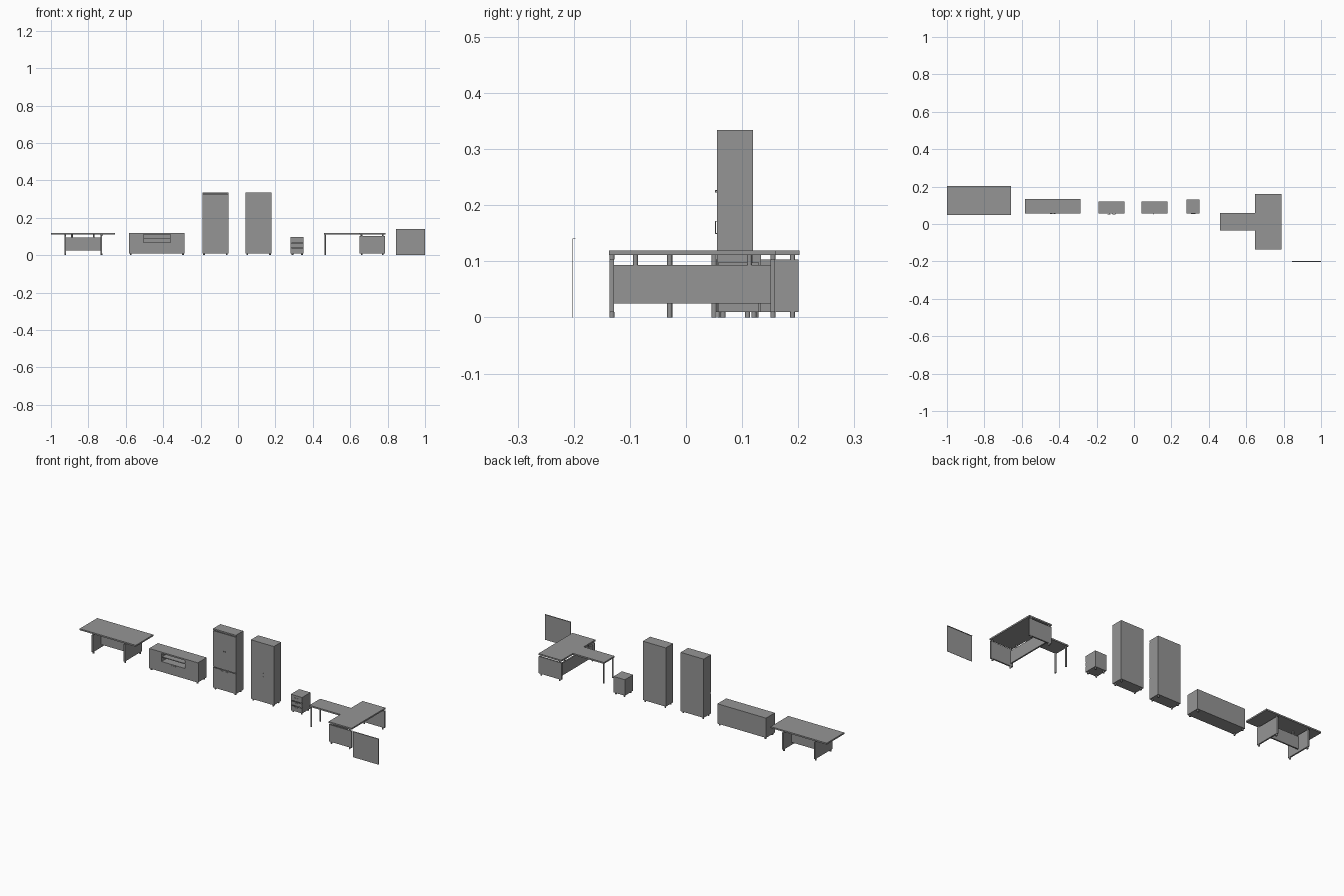
import bpy, bmesh
from mathutils import Vector

if "Cube" in bpy.data.objects:
    bpy.data.objects.remove(bpy.data.objects["Cube"])

grey = bpy.data.materials.new("dark_grey")
grey.diffuse_color = (0.3, 0.3, 0.3, 1)
grey.use_nodes = True
grey.node_tree.nodes["Principled BSDF"].inputs["Base Color"].default_value = grey.diffuse_color


def box(name, x0, x1, y0, y1, z0, z1):
    bm = bmesh.new()
    bmesh.ops.create_cube(bm, size=1)
    for v in bm.verts:
        v.co = Vector(((x0 + x1) / 2 + v.co.x * (x1 - x0),
                       (y0 + y1) / 2 + v.co.y * (y1 - y0),
                       (z0 + z1) / 2 + v.co.z * (z1 - z0)))
    me = bpy.data.meshes.new(name)
    bm.to_mesh(me)
    bm.free()
    me.materials.append(grey)
    ob = bpy.data.objects.new(name, me)
    bpy.context.collection.objects.link(ob)
    return ob


def post(name, x, y, z0, z1, r=0.0045):
    bpy.ops.mesh.primitive_cylinder_add(vertices=16, radius=r, depth=z1 - z0,
                                        location=(x, y, (z0 + z1) / 2))
    ob = bpy.context.object
    ob.name = name
    ob.data.materials.append(grey)
    bpy.ops.object.shade_smooth_by_angle()
    return ob


T = 0.004      # board thickness
FOOT = 0.01    # foot height
SLAB = 0.008   # worktop thickness
TOP = 0.119    # worktop height


def feet(name, x0, x1, y0, y1):
    for x in (x0 + 0.009, x1 - 0.009):
        for y in (y0 + 0.009, y1 - 0.009):
            post(name + "_foot", x, y, 0, FOOT)


def carcass(name, x0, x1, y0, y1, top):
    """Hollow cabinet on feet, open at the front for doors."""
    feet(name, x0, x1, y0, y1)
    box(name + "_top", x0, x1, y0, y1, top - SLAB, top)
    box(name + "_bottom", x0 + T, x1 - T, y0 + T, y1, FOOT, FOOT + T)
    box(name + "_back", x0 + T, x1 - T, y1 - T, y1, FOOT + T, top - SLAB)
    for x in (x0, x1 - T):
        box(name + "_side", x, x + T, y0 + T, y1, FOOT, top - SLAB)


def front(name, x0, x1, y, z0, z1):
    g = 0.0002
    box(name, x0 + g, x1 - g, y, y + T, z0, z1)


def handle(name, x, y, z, w, h):
    box(name, x - w / 2, x + w / 2, y - 0.003, y - 0.0015, z - h / 2, z + h / 2)
    for s in (-1, 1):
        dx, dz = (s * (w / 2 - 0.001), 0) if w > h else (0, s * (h / 2 - 0.001))
        box(name + "_mount", x + dx - 0.0008, x + dx + 0.0008, y - 0.0015, y,
            z + dz - 0.0008, z + dz + 0.0008)


# Meeting table
box("meeting_table_top", -1.0, -0.658, 0.049, 0.2025, TOP - SLAB, TOP)
for x in (-0.928, -0.734):
    box("meeting_table_end_panel", x, x + SLAB, 0.051, 0.2005, FOOT, 0.103)
    for y in (0.061, 0.19):
        post("meeting_table_foot", x + T, y, 0, FOOT)
        post("meeting_table_standoff", x + T, y, 0.103, TOP - SLAB)
box("meeting_table_modesty_panel", -0.92, -0.734, 0.122, 0.13, 0.025, 0.093)
for x in (-0.888, -0.772):
    post("meeting_table_standoff", x, 0.126, 0.093, TOP - SLAB)

# Low credenza with an open niche and shelf
cx0, cx1, cy0, cy1 = -0.582, -0.285, 0.057, 0.134
nx0, nx1, nz = -0.506, -0.362, 0.067
carcass("credenza", cx0, cx1, cy0, cy1, TOP)
for x in (nx0 - T, nx1):
    box("credenza_divider", x, x + T, cy0 + T, cy1 - T, FOOT + T, TOP - SLAB)
box("credenza_niche_floor", nx0, nx1, cy0 + T, cy1 - T, nz - T, nz)
box("credenza_shelf", nx0, nx1, cy0 + T, cy1 - T, 0.088, 0.092)
front("credenza_door", cx0, nx0, cy0, FOOT, TOP - SLAB)
front("credenza_door", nx1, cx1, cy0, FOOT, TOP - SLAB)
mid = (nx0 + nx1) / 2
front("credenza_lower_door", nx0, mid, cy0, FOOT, nz)
front("credenza_lower_door", mid, nx1, cy0, FOOT, nz)
for s in (-1, 1):
    handle("credenza_handle", mid + s * 0.009, cy0, 0.061, 0.012, 0.002)

# Two tall cabinets
ty0, ty1, tz = 0.055, 0.119, 0.334
for name, x0, x1 in (("split_cabinet", -0.191, -0.051), ("tall_cabinet", 0.04, 0.18)):
    split = name == "split_cabinet"
    carcass(name, x0, x1, ty0, ty1, tz)
    m = (x0 + x1) / 2
    if split:
        box("split_cabinet_divider", x0 + T, x1 - T, ty0 + T, ty1 - T, 0.122, 0.126)
    for z0, z1 in (((FOOT, 0.121), (0.126, 0.323)) if split else ((FOOT, tz - SLAB),)):
        front(name + "_door", x0, m, ty0, z0, z1)
        front(name + "_door", m, x1, ty0, z0, z1)
    for s in (-1, 1):
        if split:
            handle(name + "_lower_handle", m + s * 0.015, ty0, 0.115, 0.014, 0.002)
            handle(name + "_upper_handle", m + s * 0.005, ty0, 0.225, 0.002, 0.005)
        else:
            handle(name + "_handle", m + s * 0.005, ty0, 0.16, 0.002, 0.023)

# Three-drawer pedestal
px0, px1, py0, py1 = 0.282, 0.351, 0.057, 0.13
carcass("pedestal", px0, px1, py0, py1, 0.098)
for z0, z1 in ((FOOT, 0.037), (0.041, 0.062), (0.066, 0.09)):
    front("pedestal_drawer", px0, px1, py0, z0, z1)
    handle("pedestal_handle", (px0 + px1) / 2, py0, z1 - 0.006, 0.022, 0.002)

# L-shaped desk: main top with end panels
box("desk_top", 0.648, 0.788, -0.137, 0.16, TOP - SLAB, TOP)
for y in (-0.136, 0.151):
    box("desk_end_panel", 0.649, 0.787, y, y + SLAB, FOOT, 0.103)
    for x in (0.662, 0.774):
        post("desk_foot", x, y + T, 0, FOOT)
        post("desk_standoff", x, y + T, 0.103, TOP - SLAB)
box("desk_modesty_panel", 0.656, 0.664, -0.128, 0.151, 0.025, 0.093)
for y in (-0.09, 0.113):
    post("desk_standoff", 0.66, y, 0.093, TOP - SLAB)

# Desk return on two legs
box("desk_return_top", 0.459, 0.648, -0.034, 0.06, TOP - SLAB, TOP)
for y in (-0.029, 0.05):
    post("desk_return_leg", 0.467, y, 0, TOP - SLAB)

# Thin free-standing screen with a top ledge
box("screen_panel", 0.844, 1.0, -0.2025, -0.2012, 0, 0.141)
box("screen_ledge", 0.844, 1.0, -0.2012, -0.197, 0.140, 0.141)
